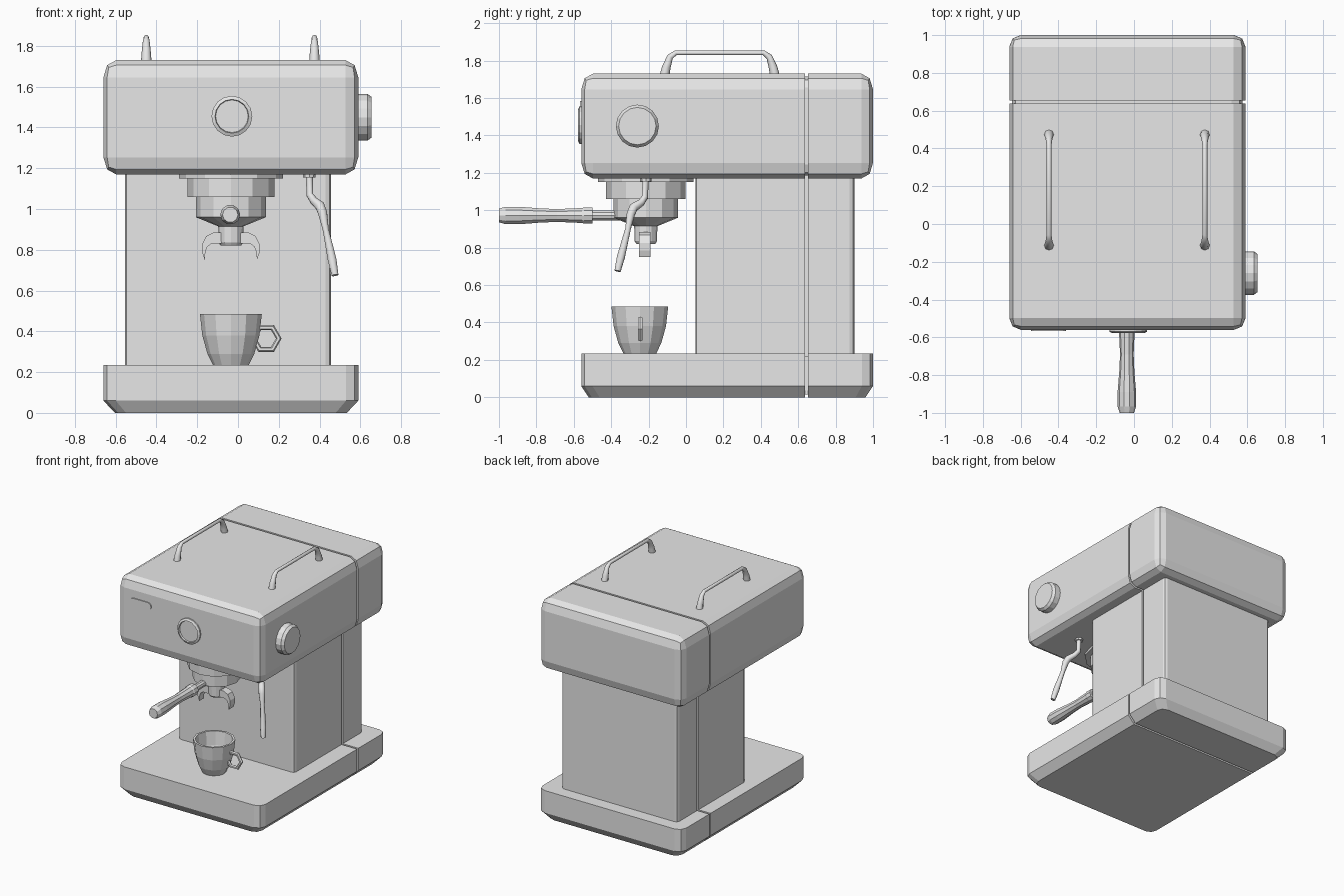
import bpy
import bmesh
import math
from mathutils import Matrix, Vector

cube = bpy.data.objects.get("Cube")
if cube:
    bpy.data.objects.remove(cube, do_unlink=True)

# Single material
GREY = (0.8, 0.8, 0.8, 1)
mat = bpy.data.materials.new("light grey")
mat.use_nodes = True
mat.diffuse_color = GREY
for node in mat.node_tree.nodes:
    if node.type == 'BSDF_PRINCIPLED':
        node.inputs["Base Color"].default_value = GREY

CX = -0.035                 # centre line of the machine
SEAM = 0.645                # seam between front and rear housings
GAP = 0.008


def finish(name, bm):
    bmesh.ops.recalc_face_normals(bm, faces=bm.faces)
    mesh = bpy.data.meshes.new(name)
    bm.to_mesh(mesh)
    bm.free()
    mesh.materials.append(mat)
    obj = bpy.data.objects.new(name, mesh)
    bpy.context.collection.objects.link(obj)
    return obj


def box(lo, hi):
    lo, hi = Vector(lo), Vector(hi)
    bm = bmesh.new()
    bmesh.ops.create_cube(bm, size=1)
    for v in bm.verts:
        v.co = (lo + hi) / 2 + v.co * (hi - lo)
    return bm


def bevel(bm, offset, rule, segments=2):
    edges = [e for e in bm.edges if rule(*[v.co for v in e.verts])]
    bmesh.ops.bevel(bm, geom=edges, offset=offset, segments=segments,
                    profile=0.5, affect='EDGES', clamp_overlap=True)


def lathe(name, profile, origin, sides=12, axis='Z'):
    """Revolve (radius, height) points around an axis."""
    bm = bmesh.new()
    verts = [bm.verts.new((r, 0, h)) for r, h in profile]
    edges = [bm.edges.new(pair) for pair in zip(verts, verts[1:])]
    bmesh.ops.spin(bm, geom=verts + edges, cent=(0, 0, 0), axis=(0, 0, 1),
                   angle=math.tau, steps=sides, use_duplicate=False)
    bmesh.ops.remove_doubles(bm, verts=bm.verts, dist=0.0005)
    turn = {'Z': Matrix(), 'X': Matrix.Rotation(math.pi / 2, 4, 'Y'),
            '-Y': Matrix.Rotation(math.pi / 2, 4, 'X')}[axis]
    bm.transform(Matrix.Translation(origin) @ turn)
    return finish(name, bm)


def prism(name, points, y0, y1):
    """Extrude an (x, z) outline along y."""
    bm = bmesh.new()
    face = bm.faces.new([bm.verts.new((x, y0, z)) for x, z in points])
    new = bmesh.ops.extrude_face_region(bm, geom=[face])["geom"]
    for v in new:
        if isinstance(v, bmesh.types.BMVert):
            v.co.y = y1
    return finish(name, bm)


def tube(name, points, radii):
    curve = bpy.data.curves.new(name, 'CURVE')
    curve.dimensions = '3D'
    curve.bevel_depth = 1
    curve.bevel_resolution = 2
    curve.use_fill_caps = True
    spline = curve.splines.new('POLY')
    spline.points.add(len(points) - 1)
    for p, co, r in zip(spline.points, points, radii):
        p.co = (*co, 1)
        p.radius = r
    curve.materials.append(mat)
    obj = bpy.data.objects.new(name, curve)
    bpy.context.collection.objects.link(obj)
    bpy.ops.object.select_all(action='DESELECT')
    obj.select_set(True)
    bpy.context.view_layer.objects.active = obj
    bpy.ops.object.convert(target='MESH')


def on_seam(co):
    return abs(co.y - SEAM) < GAP + 0.001


def outer(a, b):
    return not (on_seam(a) and on_seam(b))


def outer_vertical(a, b):
    return abs(a.z - b.z) > 0.1 and not on_seam(a)


# Housings, each in a front and a rear half
HALF = 0.625
for side, y_out, y_in in (("front", -0.56, SEAM - GAP), ("rear", 1.0, SEAM + GAP)):
    y0, y1 = sorted((y_out, y_in))

    # Head: rounded box, bevels stretched in height
    stretch = 1.35
    bm = box((CX - HALF, y0, 1.17 / stretch), (CX + HALF, y1, 1.73 / stretch))
    bevel(bm, 0.062, outer)
    bm.transform(Matrix.Diagonal((1, 1, stretch, 1)))
    finish(side + "_head", bm)

    # Base: rounded corners, tapered foot
    bm = box((CX - HALF, y0, 0.06), (CX + HALF, y1, 0.235))
    bevel(bm, 0.06, outer_vertical)
    bm.faces.ensure_lookup_table()
    bottom = min(bm.faces, key=lambda f: f.calc_center_median().z)
    new = bmesh.ops.extrude_face_region(bm, geom=[bottom])["geom"]
    bmesh.ops.delete(bm, geom=[bottom], context='FACES_ONLY')
    shrink = 1 - 0.04 / (y1 - y0)
    for v in new:
        if isinstance(v, bmesh.types.BMVert):
            v.co = (CX + (v.co.x - CX) * 0.91, y_in + (v.co.y - y_in) * shrink, 0)
    finish(side + "_base", bm)

    # Column
    y0, y1 = sorted((0.05 if side == "front" else 0.9, y_in))
    bm = box((-0.555, y0, 0.2), (0.455, y1, 1.2))
    bevel(bm, 0.025, outer_vertical)
    finish(side + "_column", bm)

# Recessed cores behind the seam
for name, half, z0, z1 in (("head", 0.61, 1.185, 1.715), ("base", 0.57, 0.015, 0.22),
                           ("column", 0.49, 0.21, 1.19)):
    x = -0.05 if name == "column" else CX
    bm = box((x - half, SEAM - 0.02, z0), (x + half, SEAM + 0.02, z1))
    if name == "head":
        bevel(bm, 0.06, lambda a, b: abs(a.y - b.y) > 0.01)
    finish(name + "_seam_core", bm)

# Cup rails on top
for side, x in (("right", -0.45), ("left", 0.375)):
    path = [(-0.115, 1.72), (-0.105, 1.765), (-0.085, 1.82), (-0.055, 1.842),
            (0.415, 1.842), (0.445, 1.82), (0.465, 1.765), (0.475, 1.72)]
    tube(side + "_cup_rail", [(x, y, z) for y, z in path],
         [0.026, 0.023, 0.017, 0.013, 0.013, 0.017, 0.023, 0.026])

# Side knob, front gauge and front slot plate
lathe("side_knob", [(0, 0), (0.115, 0), (0.115, 0.055), (0.1, 0.075), (0, 0.075)],
      (0.58, -0.26, 1.45), 16, 'X')
lathe("gauge", [(0, 0), (0.1, 0), (0.1, 0.02), (0.083, 0.028), (0.08, 0.016), (0, 0.016)],
      (-0.03, -0.55, 1.455), 16, '-Y')
slot = []
for cx, start in ((-0.39, -90), (-0.515, 90)):
    for i in range(7):
        a = math.radians(start + i * 30)
        slot.append((cx + 0.03 * math.cos(a), 1.555 + 0.03 * math.sin(a)))
prism("slot_plate", slot, -0.567, -0.558)

# Brew group and filter holder
lathe("brew_group", [(0, 1.2), (0.255, 1.2), (0.255, 1.15), (0.213, 1.15), (0.213, 1.06),
                     (0.172, 1.06), (0.172, 0.96), (0.062, 0.915), (0.06, 0.835),
                     (0.05, 0.82), (0, 0.82)], (CX, -0.215, 0))
lathe("holder_handle", [(0, 0), (0.027, 0), (0.027, 0.28), (0.046, 0.28), (0.046, 0.325),
                        (0.042, 0.335), (0.036, 0.47), (0.04, 0.56), (0.049, 0.67),
                        (0.049, 0.745), (0.038, 0.78), (0, 0.78)],
      (-0.038, -0.22, 0.972), 10, '-Y')

# Twin spouts
horn = [(0.03, 0.885), (0.085, 0.885), (0.12, 0.868), (0.142, 0.825), (0.14, 0.785),
        (0.128, 0.75), (0.125, 0.79), (0.115, 0.815), (0.095, 0.83), (0.03, 0.83)]
for side, s in (("left", 1), ("right", -1)):
    prism(side + "_spout", [(CX + s * x, z) for x, z in horn], -0.25, -0.19)

# Steam wand
lathe("wand_socket", [(0, 1.2), (0.032, 1.2), (0.03, 1.155), (0, 1.155)], (0.35, -0.215, 0), 8)
tube("steam_wand",
     [(0.35, -0.215, 1.18), (0.352, -0.22, 1.07), (0.372, -0.24, 1.04), (0.402, -0.28, 1.015),
      (0.415, -0.295, 0.98), (0.43, -0.31, 0.9), (0.462, -0.348, 0.75), (0.476, -0.366, 0.675)],
     [0.018, 0.018, 0.02, 0.025, 0.024, 0.016, 0.023, 0.018])

# Cup with handle
lathe("cup", [(0, 0.235), (0.088, 0.235), (0.115, 0.29), (0.14, 0.38), (0.152, 0.486),
              (0.136, 0.486), (0.125, 0.38), (0.1, 0.29), (0.075, 0.262), (0, 0.262)],
      (CX, -0.247, 0))
bpy.ops.mesh.primitive_torus_add(major_segments=6, minor_segments=6, major_radius=0.062,
                                 minor_radius=0.014, location=(0.138, -0.245, 0.365),
                                 rotation=(math.pi / 2, 0, 0))
handle = bpy.context.object
handle.name = "cup_handle"
handle.data.materials.append(mat)
